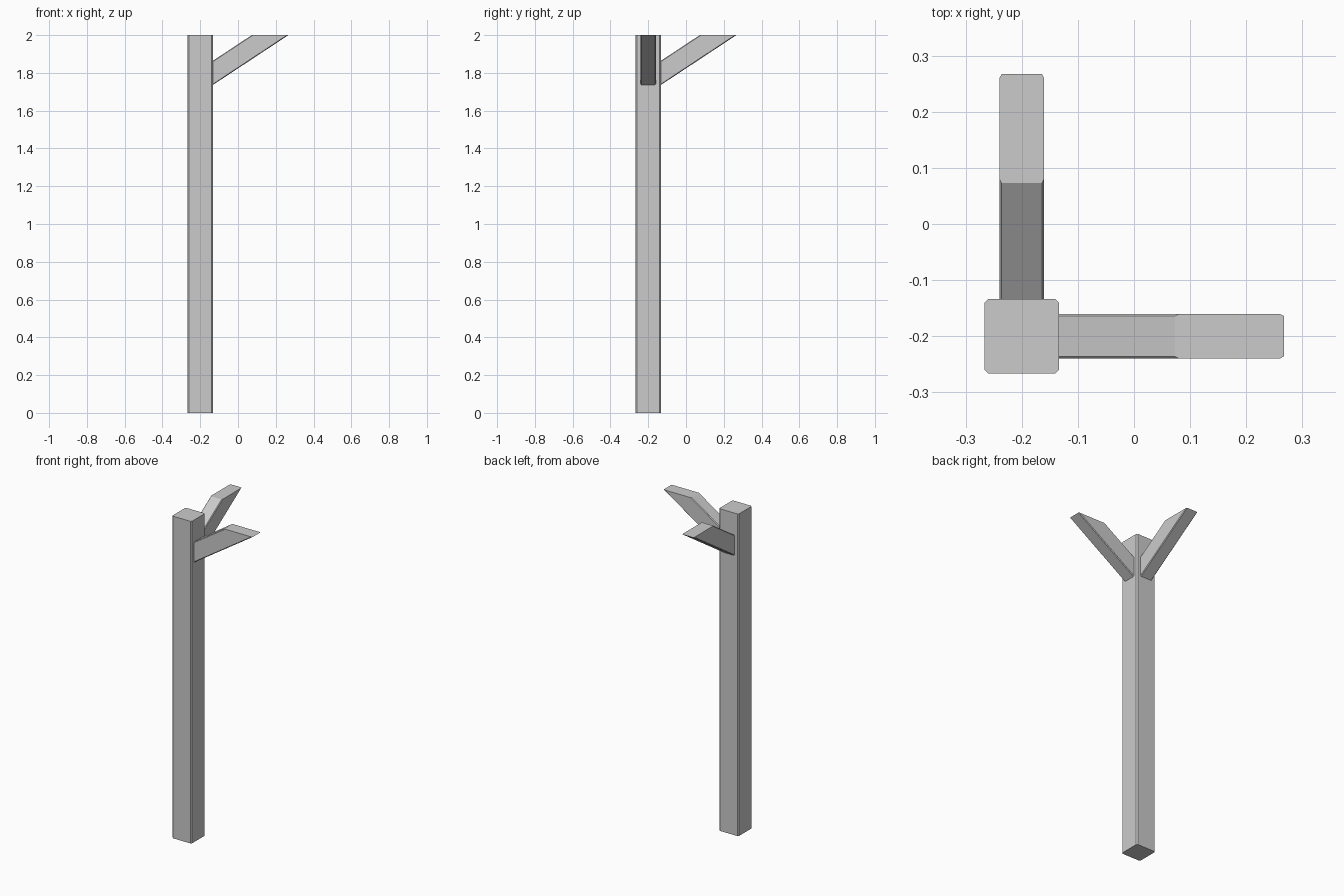
import bpy, bmesh

if "Cube" in bpy.data.objects:
    bpy.data.objects.remove(bpy.data.objects["Cube"])

POST_C, POST_H, TOP = -0.2, 0.0667, 2.0
START = POST_C + POST_H          # post face where the braces begin
LOW, HIGH = 1.736, 1.864         # brace underside / upper side at the post
TIP = 0.267                      # outermost reach of a brace
SLOPE = (TOP - LOW) / (TIP - START)


def chamfered_rect(u0, u1, v0, v1, cu, cv):
    return [(u0 + cu, v0), (u1 - cu, v0), (u1, v0 + cv), (u1, v1 - cv),
            (u1 - cu, v1), (u0 + cu, v1), (u0, v1 - cv), (u0, v0 + cv)]


def loft(name, ring_a, ring_b):
    bm = bmesh.new()
    a = [bm.verts.new(p) for p in ring_a]
    b = [bm.verts.new(p) for p in ring_b]
    bm.faces.new(a[::-1])
    bm.faces.new(b)
    n = len(a)
    for i in range(n):
        j = (i + 1) % n
        bm.faces.new((a[i], a[j], b[j], b[i]))
    bmesh.ops.recalc_face_normals(bm, faces=bm.faces[:])
    mesh = bpy.data.meshes.new(name)
    bm.to_mesh(mesh)
    bm.free()
    obj = bpy.data.objects.new(name, mesh)
    bpy.context.collection.objects.link(obj)
    return obj


# Upright post with chamfered vertical edges
lo, hi = POST_C - POST_H, POST_C + POST_H
outline = chamfered_rect(lo, hi, lo, hi, 0.007, 0.007)
loft("post", [(x, y, 0) for x, y in outline], [(x, y, TOP) for x, y in outline])

# Sloping braces, cut vertical at the post and level at the top
section = chamfered_rect(POST_C - 0.04, POST_C + 0.04, LOW, HIGH, 0.004, 0.005)
near = [(START, w, z) for w, z in section]
far = [(START + (TOP - z) / SLOPE, w, TOP) for w, z in section]
loft("side_brace", near, far)
loft("back_brace", [(y, x, z) for x, y, z in near], [(y, x, z) for x, y, z in far])
